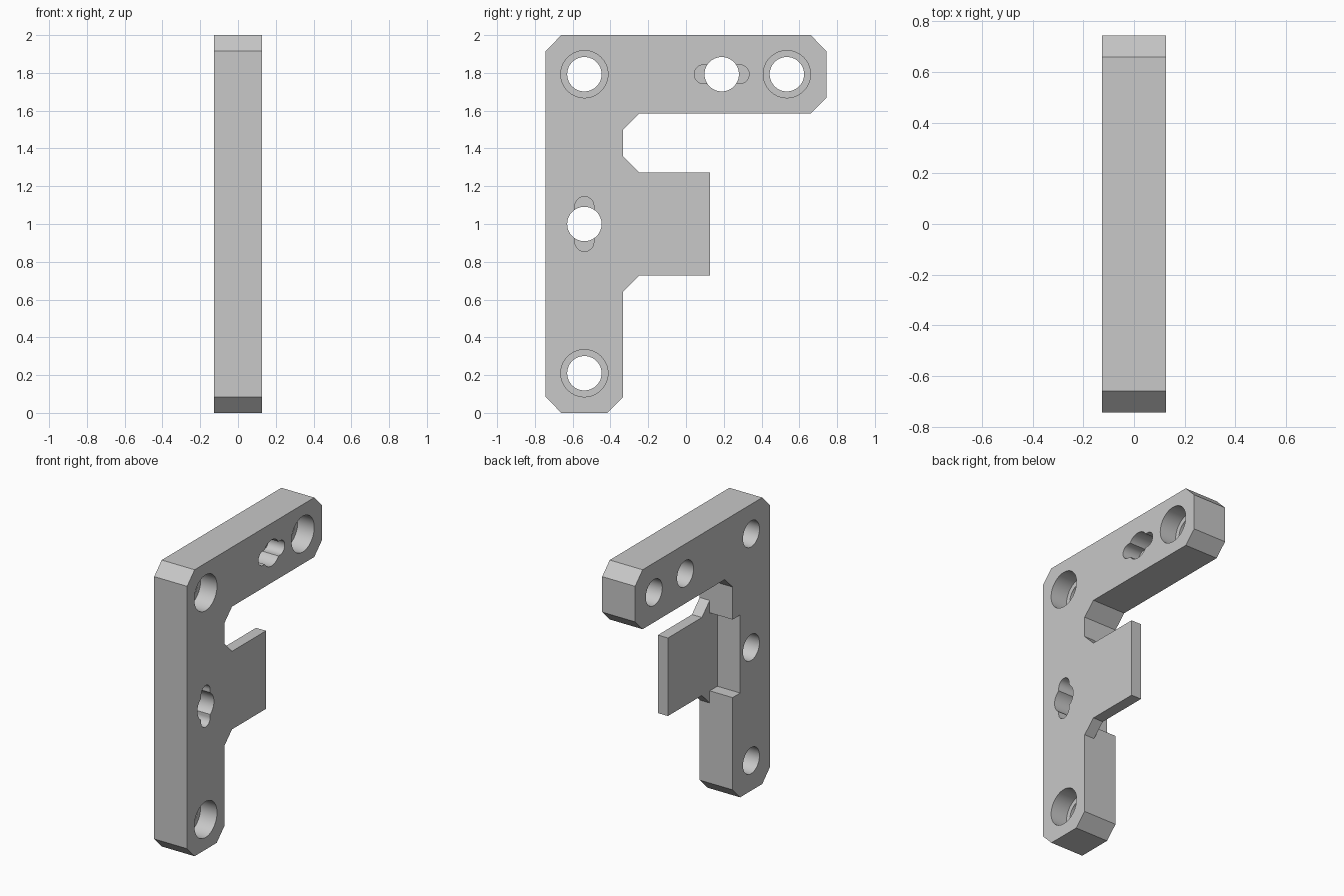
import bpy, bmesh
from math import sin, cos, pi

if "Cube" in bpy.data.objects:
    bpy.data.objects.remove(bpy.data.objects["Cube"])

HALF = 0.127      # half the plate thickness
TAB_X = 0.05      # inner face of the thin tab
BORE_X = 0.0      # floor of counterbores and slots
OUT = 0.3         # cutters overshoot to here

grey = bpy.data.materials.new("plain grey")
grey.use_nodes = True
colour = (0.58, 0.58, 0.58, 1)
grey.diffuse_color = colour
grey.node_tree.nodes["Principled BSDF"].inputs["Base Color"].default_value = colour


def prism(name, profile, x0, x1):
    """Extrude a (y, z) profile along x."""
    bm = bmesh.new()
    face = bm.faces.new([bm.verts.new((x0, y, z)) for y, z in profile])
    ext = bmesh.ops.extrude_face_region(bm, geom=[face])
    moved = [v for v in ext["geom"] if isinstance(v, bmesh.types.BMVert)]
    bmesh.ops.translate(bm, verts=moved, vec=(x1 - x0, 0, 0))
    bmesh.ops.recalc_face_normals(bm, faces=bm.faces)
    mesh = bpy.data.meshes.new(name)
    bm.to_mesh(mesh)
    bm.free()
    mesh.materials.append(grey)
    obj = bpy.data.objects.new(name, mesh)
    bpy.context.collection.objects.link(obj)
    return obj


def slot(y, z, r, half=0.0, upright=False, n=32):
    """Rounded slot profile; a plain circle when half is zero."""
    pts = []
    for side in (1, -1):
        for i in range(n + (1 if half else 0)):
            a = -pi / 2 + pi * i / n
            u, v = side * (half + r * cos(a)), side * r * sin(a)
            pts.append((y - v, z + u) if upright else (y + u, z + v))
    return pts


def cut(target, profile, x0, x1):
    cutter = prism("cutter", profile, x0, x1)
    cutter.hide_render = True
    mod = target.modifiers.new("cut", "BOOLEAN")
    mod.operation, mod.solver, mod.object = "DIFFERENCE", "EXACT", cutter
    bpy.context.view_layer.objects.active = target
    bpy.ops.object.modifier_apply(modifier=mod.name)
    bpy.data.objects.remove(cutter)


# Chamfered angle plate with the side tab
outline = [
    (-0.66, 0), (-0.416, 0), (-0.333, 0.084), (-0.333, 0.643),
    (-0.247, 0.728), (0.128, 0.728), (0.128, 1.273), (-0.247, 1.273),
    (-0.333, 1.359), (-0.333, 1.5), (-0.247, 1.585), (0.66, 1.585),
    (0.743, 1.668), (0.743, 1.916), (0.66, 2), (-0.66, 2),
    (-0.743, 1.916), (-0.743, 0.084)]
bracket = prism("bracket_plate", outline, -HALF, HALF)

# Thin the tab and recess the upright behind it
relief = [
    (-0.417, 0.728), (-0.333, 0.728), (-0.333, 0.6), (OUT, 0.6),
    (OUT, 1.4), (-0.333, 1.4), (-0.333, 1.273), (-0.417, 1.273)]
cut(bracket, relief, -OUT, TAB_X)

# Counterbored screw holes
for y, z in ((-0.538, 0.21), (-0.538, 1.793), (0.534, 1.793)):
    cut(bracket, slot(y, z, 0.125), BORE_X, OUT)
    cut(bracket, slot(y, z, 0.091), -OUT, OUT)

# Holes crossed by blind keyway slots
for y, z, upright in ((-0.538, 1.0, True), (0.189, 1.793, False)):
    cut(bracket, slot(y, z, 0.05, 0.095, upright), BORE_X, OUT)
    cut(bracket, slot(y, z, 0.091), -OUT, OUT)

# Smooth bores, crisp edges
bpy.ops.object.select_all(action="DESELECT")
bracket.select_set(True)
bpy.context.view_layer.objects.active = bracket
bpy.ops.object.shade_smooth_by_angle(angle=pi / 6)
